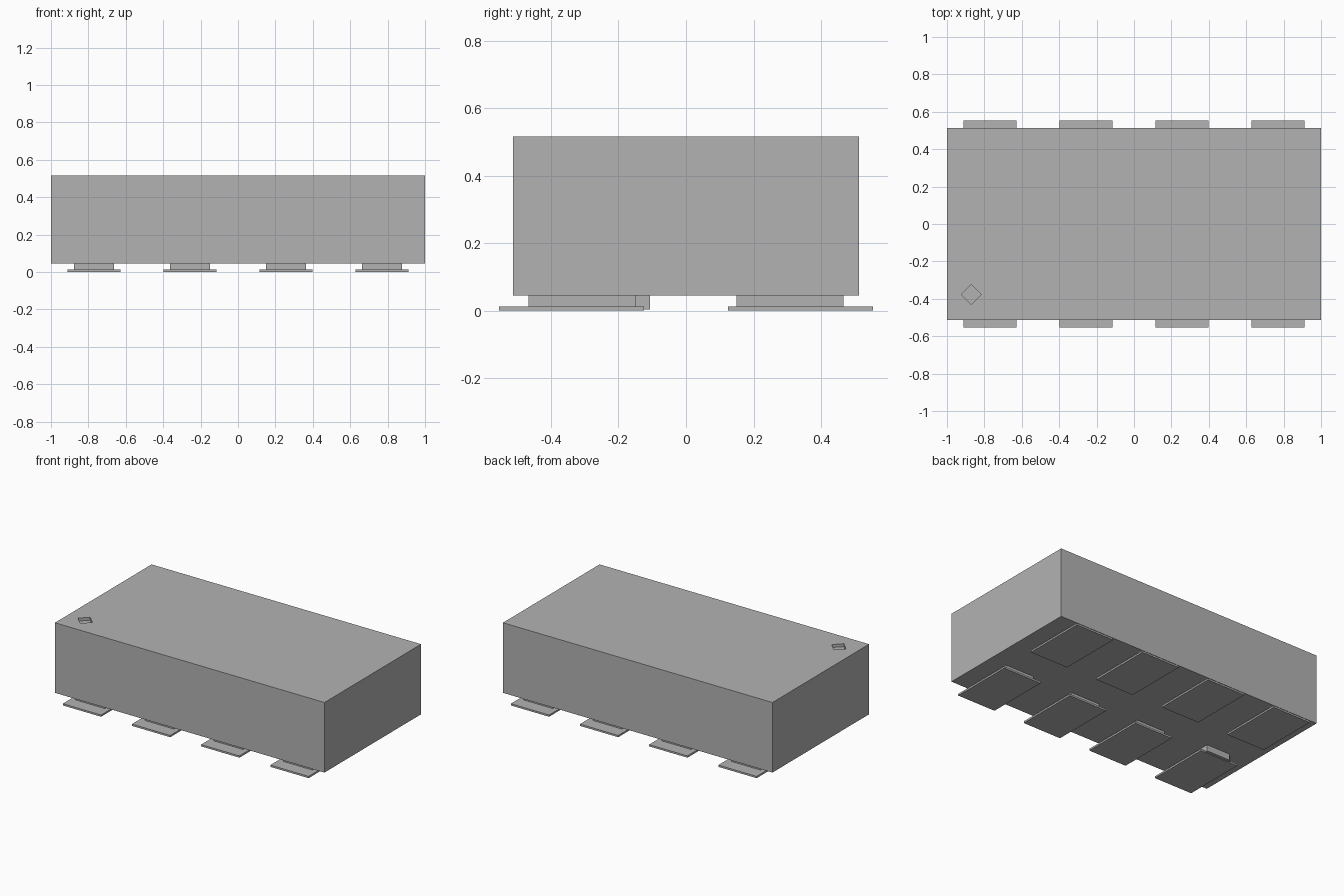
import bpy
import bmesh
import math

if "Cube" in bpy.data.objects:
    bpy.data.objects.remove(bpy.data.objects["Cube"], do_unlink=True)

GREY = bpy.data.materials.new("plain_grey")
GREY.use_nodes = True
GREY.diffuse_color = (0.45, 0.45, 0.45, 1)
GREY.node_tree.nodes["Principled BSDF"].inputs["Base Color"].default_value = (0.45, 0.45, 0.45, 1)


def prism(name, outline, z0, z1):
    """Extrude a flat xy outline from z0 up to z1."""
    bm = bmesh.new()
    base = bm.faces.new([bm.verts.new((x, y, z0)) for x, y in outline])
    top = bmesh.ops.extrude_face_region(bm, geom=[base])["geom"]
    verts = [g for g in top if isinstance(g, bmesh.types.BMVert)]
    bmesh.ops.translate(bm, verts=verts, vec=(0, 0, z1 - z0))
    bmesh.ops.recalc_face_normals(bm, faces=bm.faces)
    mesh = bpy.data.meshes.new(name)
    bm.to_mesh(mesh)
    bm.free()
    mesh.materials.append(GREY)
    obj = bpy.data.objects.new(name, mesh)
    bpy.context.collection.objects.link(obj)
    return obj


def rect(x0, x1, y0, y1):
    return [(x0, y0), (x1, y0), (x1, y1), (x0, y1)]


# Package body
body = prism("body", rect(-1, 1, -0.512, 0.512), 0.045, 0.515)

# Diamond-shaped orientation recess in the top
diamond = [(-0.87 + 0.053 * math.cos(a * math.pi / 2),
            -0.377 + 0.053 * math.sin(a * math.pi / 2)) for a in range(4)]
cutter = prism("recess_cutter", diamond, 0.495, 0.6)
cutter.hide_render = True
cutter.hide_viewport = True
cut = body.modifiers.new("recess", "BOOLEAN")
cut.operation = "DIFFERENCE"
cut.solver = "EXACT"
cut.object = cutter

# Two rows of contact blocks standing on thin solder pads
for row, side in (("front", -1), ("back", 1)):
    for i in range(4):
        x = -0.77 + i * 0.5133
        pad_y = sorted((side * 0.124, side * 0.554))
        block_y = sorted((side * 0.149, side * 0.466))
        prism(f"{row}_pad_{i + 1}", rect(x - 0.142, x + 0.142, *pad_y), 0, 0.012)
        outline = rect(x - 0.108, x + 0.108, *block_y)
        bottom = 0.012
        if side < 0 and i == 0:
            # The first contact reaches further inward and has a chamfered corner
            outline = [(x - 0.108, block_y[0]), (x + 0.108, block_y[0]),
                       (x + 0.108, -0.106), (x - 0.066, -0.106), (x - 0.108, -0.149)]
            bottom = 0.003
        prism(f"{row}_contact_{i + 1}", outline, bottom, 0.045)
